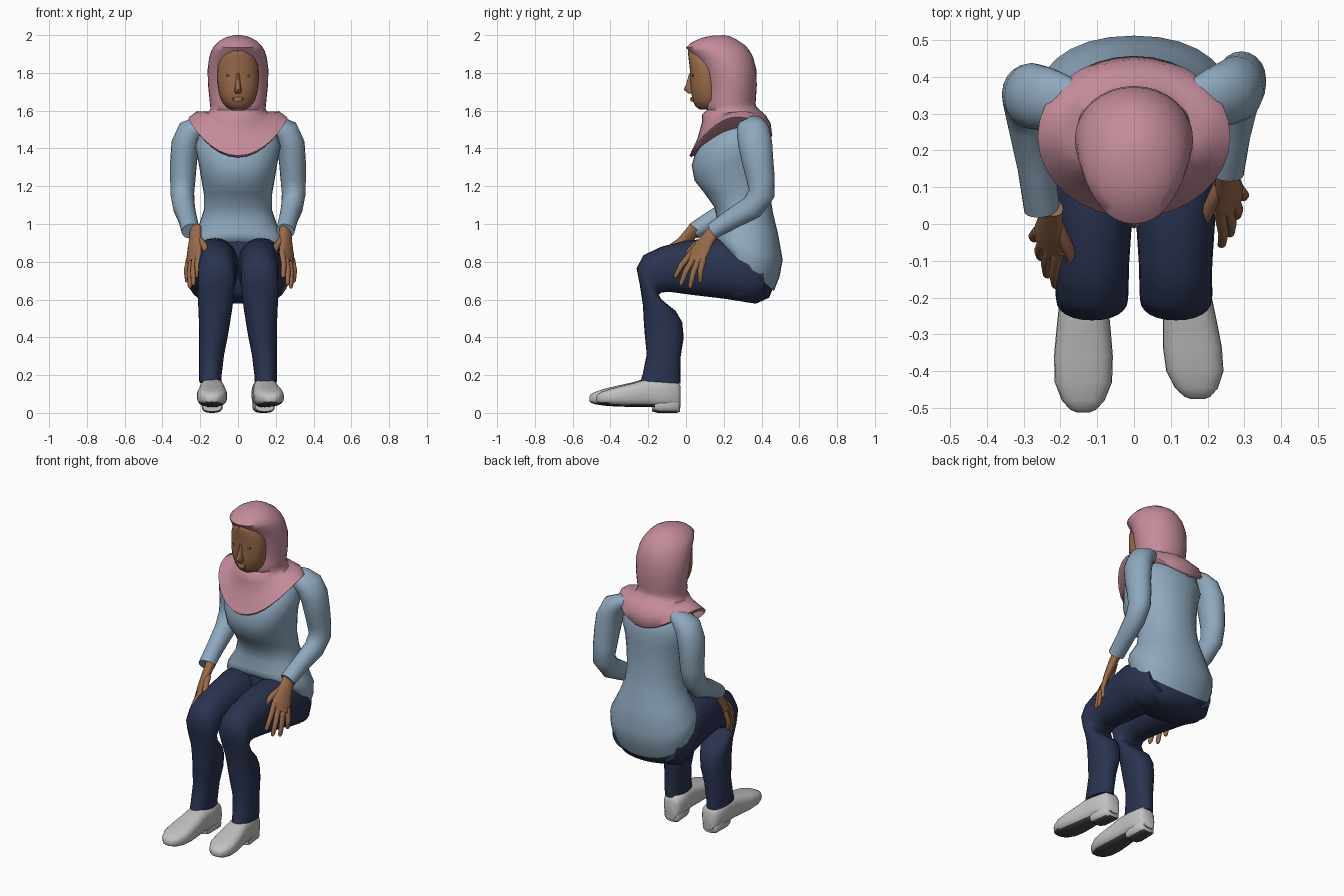
import bpy, bmesh, math
from mathutils import Vector


def mat(name, r, g, b):
    lin = [((c / 255 + 0.055) / 1.055) ** 2.4 for c in (r, g, b)]
    m = bpy.data.materials.new(name)
    m.diffuse_color = (*lin, 1)
    return m


PINK = mat("pink scarf", 196, 140, 154)
BLUE = mat("pale blue cloth", 143, 169, 190)
NAVY = mat("navy cloth", 42, 51, 80)
SKIN = mat("skin", 154, 107, 75)
EYE = mat("dark brown", 112, 76, 53)
GREY = mat("light grey leather", 194, 194, 192)
SOLE = mat("dark sole", 75, 75, 75)


def build(name, rings, material):
    """Skin a list of equal rings into a closed smooth mesh."""
    bm = bmesh.new()
    loops = [[bm.verts.new(p) for p in r] for r in rings]
    n = len(loops[0])
    for a, b in zip(loops, loops[1:]):
        for i in range(n):
            bm.faces.new((a[i], a[(i + 1) % n], b[(i + 1) % n], b[i]))
    bm.faces.new(loops[0])
    bm.faces.new(loops[-1])
    bmesh.ops.recalc_face_normals(bm, faces=bm.faces)
    me = bpy.data.meshes.new(name)
    bm.to_mesh(me)
    bm.free()
    me.materials.append(material)
    ob = bpy.data.objects.new(name, me)
    bpy.context.collection.objects.link(ob)
    return ob


def loft(name, sections, material, n=28, power=2.0):
    """Sections: front y, front z, back y, back z, half width, centre x, side lift."""
    rings = []
    for s in sections:
        yf, zf, yb, zb, hw, cx, lift = (list(s) + [0, 0])[:7]
        ring = []
        for i in range(n):
            t = 2 * math.pi * i / n
            c, d = math.cos(t), math.sin(t)
            u = math.copysign(abs(c) ** (2 / power), c)
            v = math.copysign(abs(d) ** (2 / power), d)
            ring.append((cx + hw * v, (yf + yb) / 2 + u * (yf - yb) / 2,
                         (zf + zb) / 2 + u * (zf - zb) / 2 + lift * d * d))
        rings.append(ring)
    return build(name, rings, material)


def tube(name, pts, material, side=(1, 0, 0), n=16):
    """Points: x, y, z, radius along side, radius across."""
    P = [Vector(p[:3]) for p in pts]
    rings = []
    for i, p in enumerate(P):
        t = (P[min(i + 1, len(P) - 1)] - P[max(i - 1, 0)]).normalized()
        u = Vector(side)
        u = (u - t * u.dot(t)).normalized()
        w = t.cross(u)
        rings.append([p + u * pts[i][3] * math.cos(a) + w * pts[i][4] * math.sin(a)
                      for a in (2 * math.pi * k / n for k in range(n))])
    return build(name, rings, material)


# Long shirt, hem dipping at the back
loft("shirt", [
    (.16, .915, .465, .645, .26), (.15, .935, .495, .72, .272),
    (.15, .96, .512, .81, .265), (.165, 1.02, .487, .95, .21),
    (.15, 1.09, .46, 1.06, .18), (.1, 1.16, .447, 1.15, .18),
    (.045, 1.23, .442, 1.25, .195), (.03, 1.31, .442, 1.35, .21),
    (.058, 1.41, .445, 1.42, .228), (.12, 1.48, .425, 1.5, .2),
    (.18, 1.53, .39, 1.54, .13)], BLUE, power=2.2)

# Seat of the trousers
loft("trouser_seat", [
    (.2, .605, .37, .578, .17), (.16, .63, .44, .61, .225), (.15, .7, .465, .67, .25),
    (.15, .8, .46, .76, .245), (.17, .91, .43, .86, .18)], NAVY)

# Legs: thigh, knee, shin in one loft each
leg = [
    (.40, .83, .42, .63, .11, .12), (.30, .89, .36, .585, .14, .132),
    (.15, .925, .2, .605, .125, .122), (0, .912, .03, .625, .108, .113),
    (-.13, .88, -.08, .64, .1, .113), (-.225, .835, -.13, .638, .098, .113),
    (-.262, .765, -.145, .625, .098, .114), (-.245, .68, -.13, .6, .097, .117),
    (-.228, .57, -.055, .54, .09, .12), (-.224, .49, -.02, .48, .083, .124),
    (-.218, .41, -.012, .4, .076, .13),
    (-.208, .31, -.028, .3, .066, .14), (-.228, .21, -.03, .2, .06, .146),
    (-.24, .17, -.03, .155, .058, .147)]
for s, side in ((-1, "left"), (1, "right")):
    loft("leg_" + side, [(*r[:5], s * r[5]) for r in leg], NAVY, n=24, power=2.2)

# Shoes: y, top, bottom, half width
shoe = [(-.03, .14, .03, .04), (-.05, .17, .025, .058), (-.15, .18, .028, .064),
        (-.22, .18, .032, .067), (-.29, .16, .032, .074), (-.36, .145, .033, .08),
        (-.43, .128, .038, .078), (-.48, .112, .045, .058), (-.505, .098, .055, .035),
        (-.512, .085, .06, .018)]
heel = [(-.035, .07, .006, .04), (-.05, .08, 0, .054), (-.15, .08, 0, .056), (-.18, .07, .008, .05)]
for s, side, scale, c0, c1 in ((-1, "left", 1, .136, .138), (1, "right", .93, .125, .172)):
    for part, rows in (("shoe_", shoe), ("heel_", heel)):
        ob = loft(part + side, [(y * scale, zt, y * scale, zb, hw,
                                 s * (c0 + (c1 - c0) * -y / .5)) for y, zt, zb, hw in rows],
                  GREY, n=24, power=2.8)
        ob.data.materials.append(SOLE)
        for f in ob.data.polygons:
            if f.normal.z < -.75:
                f.material_index = 1

# Sleeves: shoulder to wrist; y differs per side
sleeve = [(.15, 1.545, .03, .05), (.2, 1.523, .052, .075), (.25, 1.49, .073, .088),
          (.279, 1.42, .075, .09), (.288, 1.33, .071, .083), (.292, 1.24, .067, .075),
          (.295, 1.16, .063, .07), (.286, 1.088, .058, .064), (.266, 1.025, .05, .054),
          (.25, .962, .049, .044)]
sleeve_y = {1: (.34, .345, .355, .367, .38, .395, .4, .35, .24, .14),
            -1: (.335, .338, .342, .348, .352, .355, .34, .275, .15, .04)}

# Hands resting on the thighs
palm = [(.25, .16, .98, .036, .028), (.253, .115, .92, .042, .026),
        (.258, .07, .85, .058, .021), (.262, .045, .805, .056, .015)]
tips = [(.238, -.06, .715), (.262, -.03, .675), (.28, .02, .66), (.294, .075, .69)]
thumb = [(.235, .105, .92, .022, .02), (.205, .045, .885, .018, .017), (.19, .0, .84, .012, .011)]
across = Vector((.6, .65, -.42)).normalized()

for s, side in ((-1, "left"), (1, "right")):
    tube("sleeve_" + side, [(s * x, y, z, a, b) for (x, z, a, b), y in zip(sleeve, sleeve_y[s])],
         BLUE, n=20)

    def place(rows):
        return [(r[0], *r[1:]) if s > 0 else (-r[0] + .026, r[1] - .112, *r[2:]) for r in rows]

    sv = (s * across.x, across.y, across.z)
    tube("palm_" + side, place(palm), SKIN, sv)
    tube("thumb_" + side, place(thumb), SKIN, sv, 10)
    for k, tip in enumerate(tips):
        base = Vector((.259, .063, .835)) + across * (-.043 + .029 * k)
        tip = Vector(tip)
        mid = base.lerp(tip, .55) + Vector((.008, -.006, .006))
        end = mid.lerp(tip, .85)
        tube(f"finger_{side}_{k + 1}", place([
            (*base, .017, .016), (*mid, .016, .014), (*end, .013, .011), (*tip, .006, .006)]),
            SKIN, sv, 10)

# Head scarf: shoulder cape, neck folds and hood
loft("head_scarf", [
    (.03, 1.352, .447, 1.455, .25, 0, .145), (.018, 1.362, .457, 1.465, .262, 0, .15),
    (.06, 1.45, .448, 1.535, .222, 0, .1), (.085, 1.54, .42, 1.578, .178, 0, .035),
    (.085, 1.58, .395, 1.6, .157), (.11, 1.602, .375, 1.618, .146),
    (.098, 1.63, .368, 1.635, .148), (.11, 1.66, .37, 1.66, .151),
    (.1, 1.74, .375, 1.735, .159), (.085, 1.81, .372, 1.82, .161),
    (.05, 1.875, .355, 1.885, .153), (.018, 1.912, .335, 1.92, .142),
    (.0, 1.935, .315, 1.945, .128),
    (.03, 1.962, .27, 1.975, .1), (.08, 1.985, .235, 1.993, .063),
    (.13, 1.996, .2, 2.0, .025)], PINK, n=32)

# Face with nose, lips and eyes
loft("face", [(y, z, .2, z, hw) for y, z, hw in (
    (.075, 1.605, .04), (.05, 1.622, .066), (.037, 1.65, .086), (.028, 1.69, .1),
    (.023, 1.74, .108), (.024, 1.79, .109), (.018, 1.84, .106), (.012, 1.89, .088),
    (.01, 1.915, .066), (.03, 1.93, .04))], SKIN)
loft("nose", [(.018, 1.8, .06, 1.8, .009), (.0, 1.74, .06, 1.74, .014), (-.012, 1.712, .06, 1.705, .019),
              (.012, 1.692, .06, 1.69, .016)], SKIN, n=12)
loft("lips", [(.026, 1.672, .05, 1.672, .02), (.021, 1.664, .05, 1.664, .03),
              (.025, 1.648, .05, 1.65, .022)], SKIN, n=12)
for s, side in ((-1, "left"), (1, "right")):
    loft("eye_" + side, [(.031, z, .045, z, hw, s * .044) for z, hw in (
        (1.777, .01), (1.785, .02), (1.793, .012))], EYE, n=12)

# Soft shading everywhere, keeping hems crisp
for ob in bpy.data.objects:
    ob.select_set(True)
    bpy.context.view_layer.objects.active = ob
bpy.ops.object.shade_smooth_by_angle(angle=math.radians(55))
